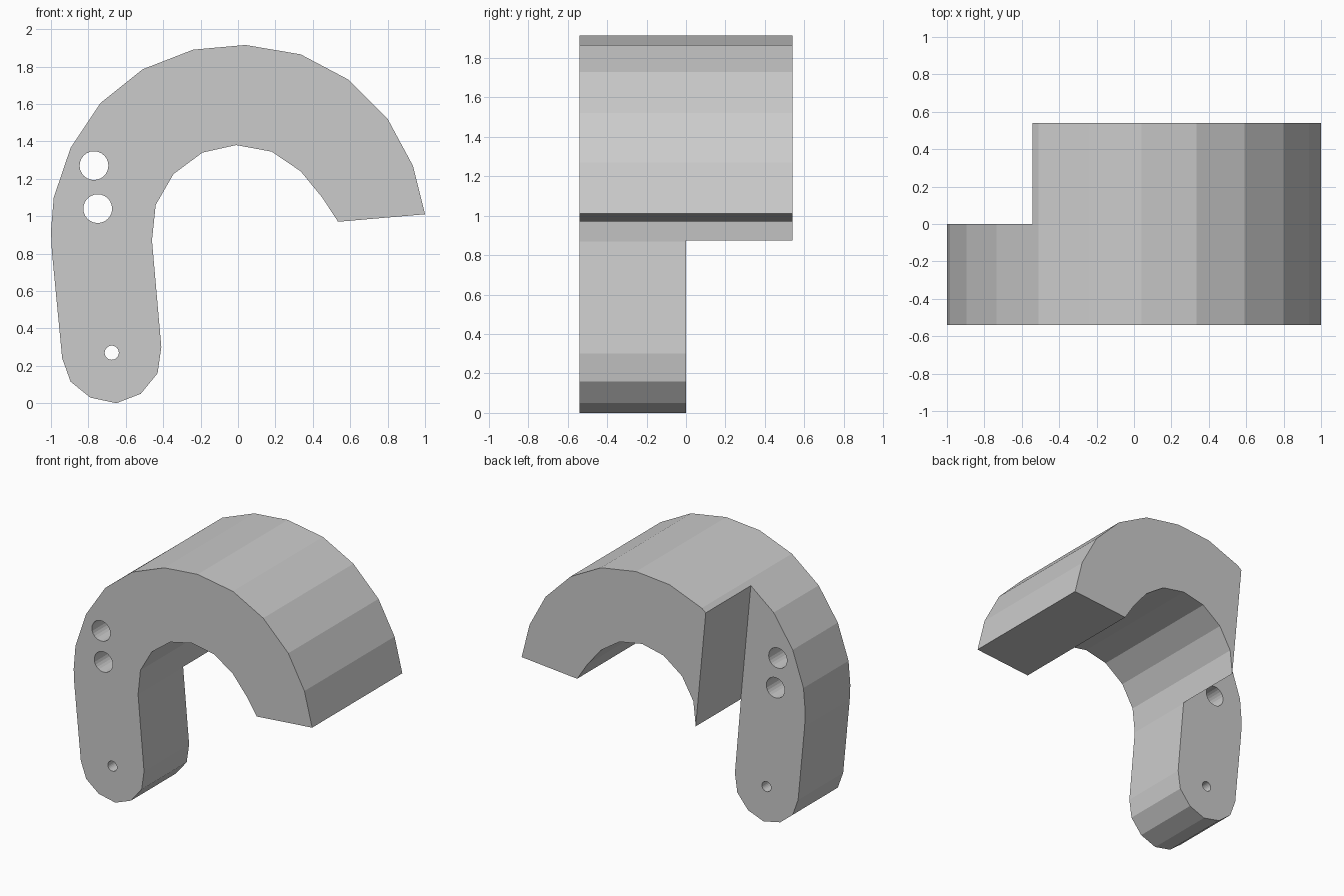
import bpy, bmesh
from math import cos, sin, tau

if "Cube" in bpy.data.objects:
    bpy.data.objects.remove(bpy.data.objects["Cube"])


def prism(name, profile, y0, y1):
    """Extrude an x-z outline along y."""
    bm = bmesh.new()
    face = bm.faces.new([bm.verts.new((x, y0, z)) for x, z in profile])
    ext = bmesh.ops.extrude_face_region(bm, geom=[face], use_keep_orig=True)
    verts = [v for v in ext["geom"] if isinstance(v, bmesh.types.BMVert)]
    bmesh.ops.translate(bm, verts=verts, vec=(0, y1 - y0, 0))
    bmesh.ops.recalc_face_normals(bm, faces=bm.faces)
    mesh = bpy.data.meshes.new(name)
    bm.to_mesh(mesh)
    bm.free()
    ob = bpy.data.objects.new(name, mesh)
    bpy.context.collection.objects.link(ob)
    return ob


def cut(target, cutter):
    cutter.hide_render = True
    mod = target.modifiers.new(cutter.name, "BOOLEAN")
    mod.operation = "DIFFERENCE"
    mod.solver = "EXACT"
    mod.object = cutter
    bpy.context.view_layer.objects.active = target
    bpy.ops.object.modifier_apply(modifier=mod.name)
    bpy.data.objects.remove(cutter)


# Hook outline: outer arc, rounded leg end, inner arc
outer = [(1, 1.01), (.935, 1.27), (.80, 1.52), (.59, 1.73), (.335, 1.865),
         (.04, 1.915), (-.24, 1.89), (-.51, 1.785), (-.735, 1.605),
         (-.895, 1.365), (-.985, 1.10), (-1, .92), (-.995, .81)]
leg_end = [(-.94, .24), (-.895, .115), (-.79, .03), (-.65, 0),
           (-.52, .05), (-.43, .16), (-.41, .30)]
inner = [(-.46, .87), (-.44, 1.06), (-.345, 1.225), (-.19, 1.34),
         (-.01, 1.38), (.18, 1.345), (.335, 1.24), (.45, 1.10), (.535, .97)]
hook = prism("hook_bracket", outer + leg_end + inner, -.54, .54)

# Rear step: remove the back half of the leg
step = [(-.567, 2), (-.459, .87), (-.3, .87), (-.3, -.1), (-1.2, -.1), (-1.2, 2)]
cut(hook, prism("leg_step_cutter", step, 0, .8))

# Bolt holes through the leg
for x, z, r in [(-.77, 1.27), (-.75, 1.04)] and [(-.77, 1.27, .077), (-.75, 1.04, .077), (-.675, .27, .038)]:
    ring = [(x + r * cos(tau * i / 24), z + r * sin(tau * i / 24)) for i in range(24)]
    cut(hook, prism("hole_cutter", ring, -.8, .3))
